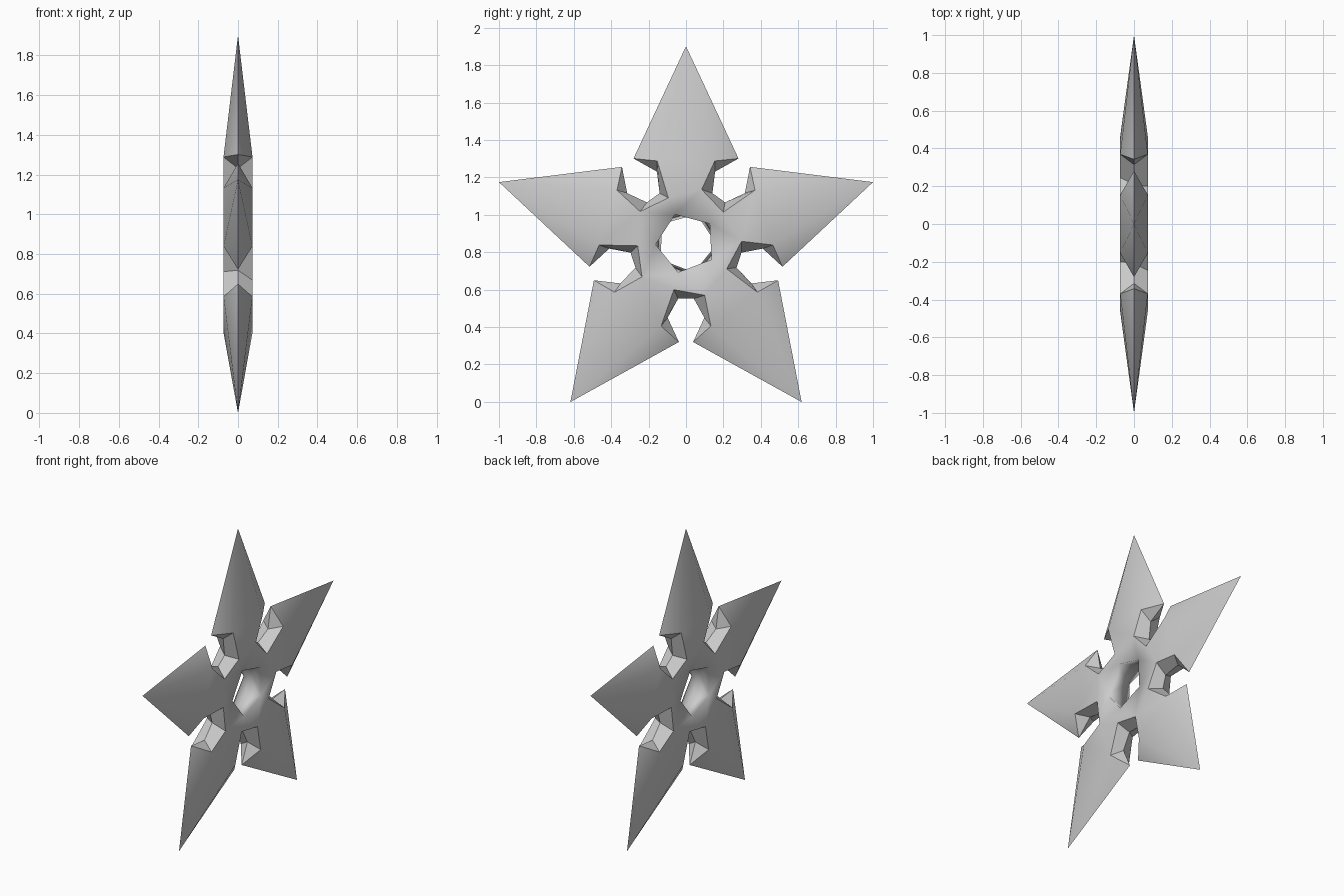
import bpy, bmesh
from math import sin, cos, radians
from mathutils import Vector, Matrix

if "Cube" in bpy.data.objects:
    bpy.data.objects.remove(bpy.data.objects["Cube"])

CZ, R, T = 0.85, 1.0515, 0.073   # centre height, tip radius, half thickness
bm = bmesh.new()


def pt(deg, along, left=0.0, x=0.0):
    a = radians(deg)
    return Vector((x, along * cos(a) - left * sin(a), CZ + along * sin(a) + left * cos(a)))


def face(*pts):
    bm.faces.new([bm.verts.new(p) for p in pts])


# notch outline: flat-face rim and the protruding middle edge
RIM = [(0.445, -0.133), (0.25, -0.065), (0.28, 0.10), (0.445, 0.133)]
MID = [(0.53, -0.038), (0.40, -0.098), (0.298, -0.042),
       (0.298, 0.042), (0.40, 0.098), (0.53, 0.038)]
HOLE_R = 0.163


def hole(deg):
    return pt(deg, HOLE_R, 0, T)


def hole_mid(d1, d2):
    p = (hole(d1) + hole(d2)) / 2
    p.x = 0
    return p


# one half of the star, sector by sector
for k in range(5):
    a, b = 54 + 72 * k, 126 + 72 * k
    c = [pt(a, u, v, T) for u, v in RIM]
    n = [pt(b, u, v, T) for u, v in RIM]
    m = [pt(a, u, v) for u, v in MID]
    nm = pt(b, *MID[0])
    tip = pt(a + 36, R)
    f, g = a - 15, b - 15
    # blade: flat base, tapering top, two bevels
    face(c[2], c[3], n[0], n[1])
    face(c[3], tip, n[0])
    face(c[3], m[5], tip)
    face(n[0], tip, nm)
    # hub around the hole
    face(c[1], c[2], hole(f))
    face(c[2], n[1], hole(g), hole(f))
    # notch walls
    face(c[0], m[0], m[1])
    for i in range(3):
        face(c[i], m[i + 1], m[i + 2], c[i + 1])
    face(c[3], m[4], m[5])
    # twisted hole wall
    lo, hi = hole_mid(f, f - 42), hole_mid(f, f + 30)
    nlo = hole_mid(g, g - 42)
    face(hole(f), hi, lo)
    face(hole(f), hole(g), nlo, hi)

# other half is the same turned 180 degrees about z
dup = bmesh.ops.duplicate(bm, geom=bm.verts[:] + bm.edges[:] + bm.faces[:])
bmesh.ops.rotate(bm, cent=(0, 0, 0), matrix=Matrix.Rotation(radians(180), 3, 'Z'),
                 verts=[e for e in dup["geom"] if isinstance(e, bmesh.types.BMVert)])
bmesh.ops.remove_doubles(bm, verts=bm.verts[:], dist=0.003)
bmesh.ops.recalc_face_normals(bm, faces=bm.faces[:])

# sharp edges everywhere except the softly shaded hole
for f in bm.faces:
    f.smooth = True
for e in bm.edges:
    mid = (e.verts[0].co + e.verts[1].co) / 2
    near = Vector((mid.y, mid.z - CZ)).length < 0.19
    e.smooth = near or e.calc_face_angle(0) < radians(30)

mesh = bpy.data.meshes.new("throwing_star")
bm.to_mesh(mesh)
bm.free()
bpy.context.collection.objects.link(bpy.data.objects.new("throwing_star", mesh))
